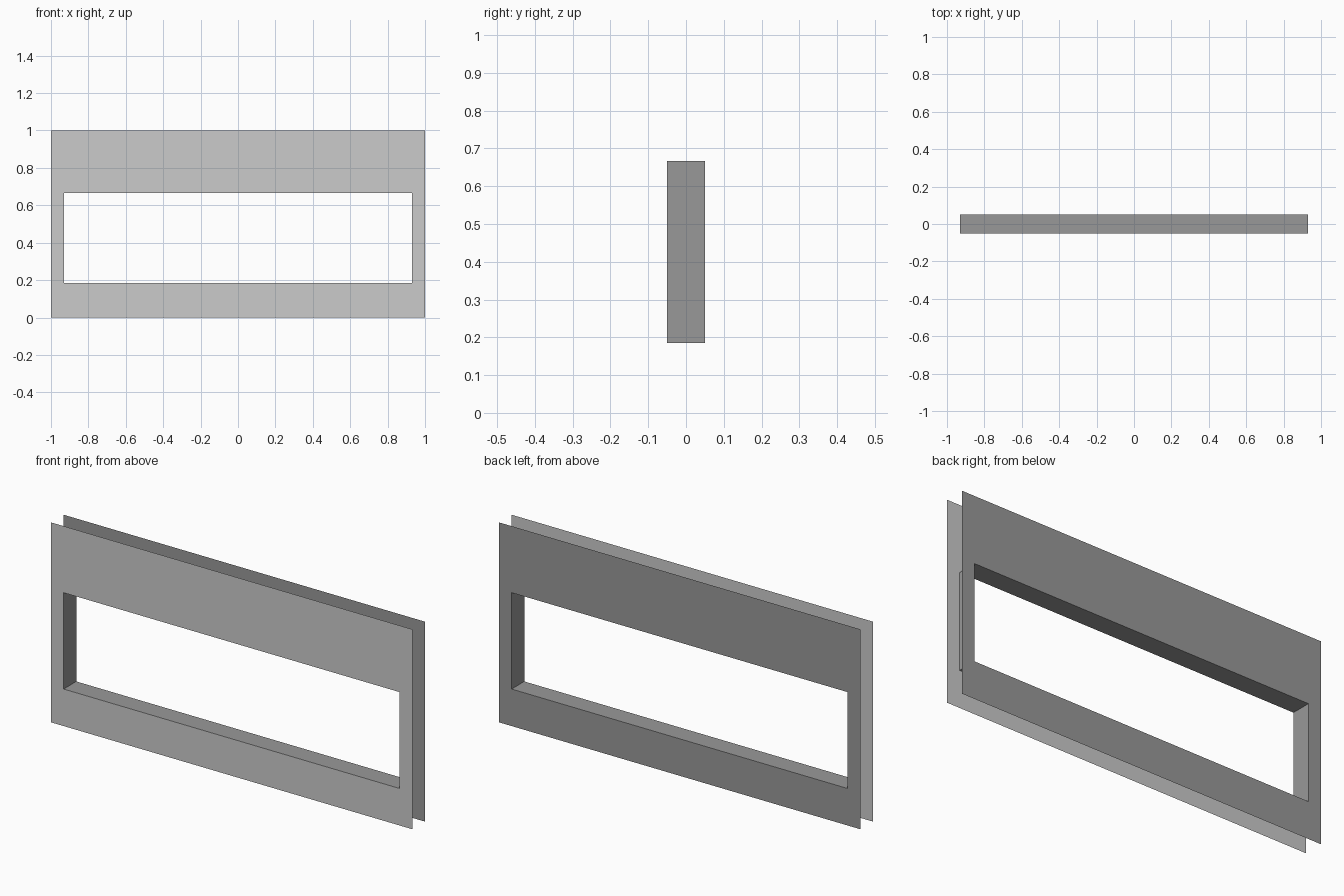
import bpy
import bmesh

if "Cube" in bpy.data.objects:
    bpy.data.objects.remove(bpy.data.objects["Cube"])

HALF_DEPTH = 0.05


def grey(name, value):
    mat = bpy.data.materials.new(name)
    mat.diffuse_color = (value, value, value, 1.0)
    mat.use_nodes = True
    mat.node_tree.nodes["Principled BSDF"].inputs["Base Color"].default_value = mat.diffuse_color
    return mat


def rectangle(bm, x, z_low, z_high, y):
    """Four corners, counter-clockwise as seen from the front."""
    corners = [(-x, z_low), (x, z_low), (x, z_high), (-x, z_high)]
    return [bm.verts.new((cx, y, cz)) for cx, cz in corners]


def bridge(bm, a, b, material_index):
    """Ring of four quads between two rectangles."""
    for i in range(4):
        j = (i + 1) % 4
        face = bm.faces.new((a[i], a[j], b[j], b[i]))
        face.material_index = material_index


bm = bmesh.new()
front_outer, back_outer = [rectangle(bm, 1.0, 0.0, 1.0, y) for y in (-HALF_DEPTH, HALF_DEPTH)]
front_hole, back_hole = [rectangle(bm, 0.93, 0.185, 0.667, y) for y in (-HALF_DEPTH, HALF_DEPTH)]

# Front and back wall skins; the outer rim stays open
bridge(bm, front_outer, front_hole, 0)
bridge(bm, back_hole, back_outer, 1)
# Lining of the window opening
bridge(bm, front_hole, back_hole, 1)

mesh = bpy.data.meshes.new("window_wall")
bm.to_mesh(mesh)
bm.free()
mesh.materials.append(grey("front_grey", 0.683))
mesh.materials.append(grey("dark_grey", 0.317))
bpy.context.collection.objects.link(bpy.data.objects.new("window_wall", mesh))
